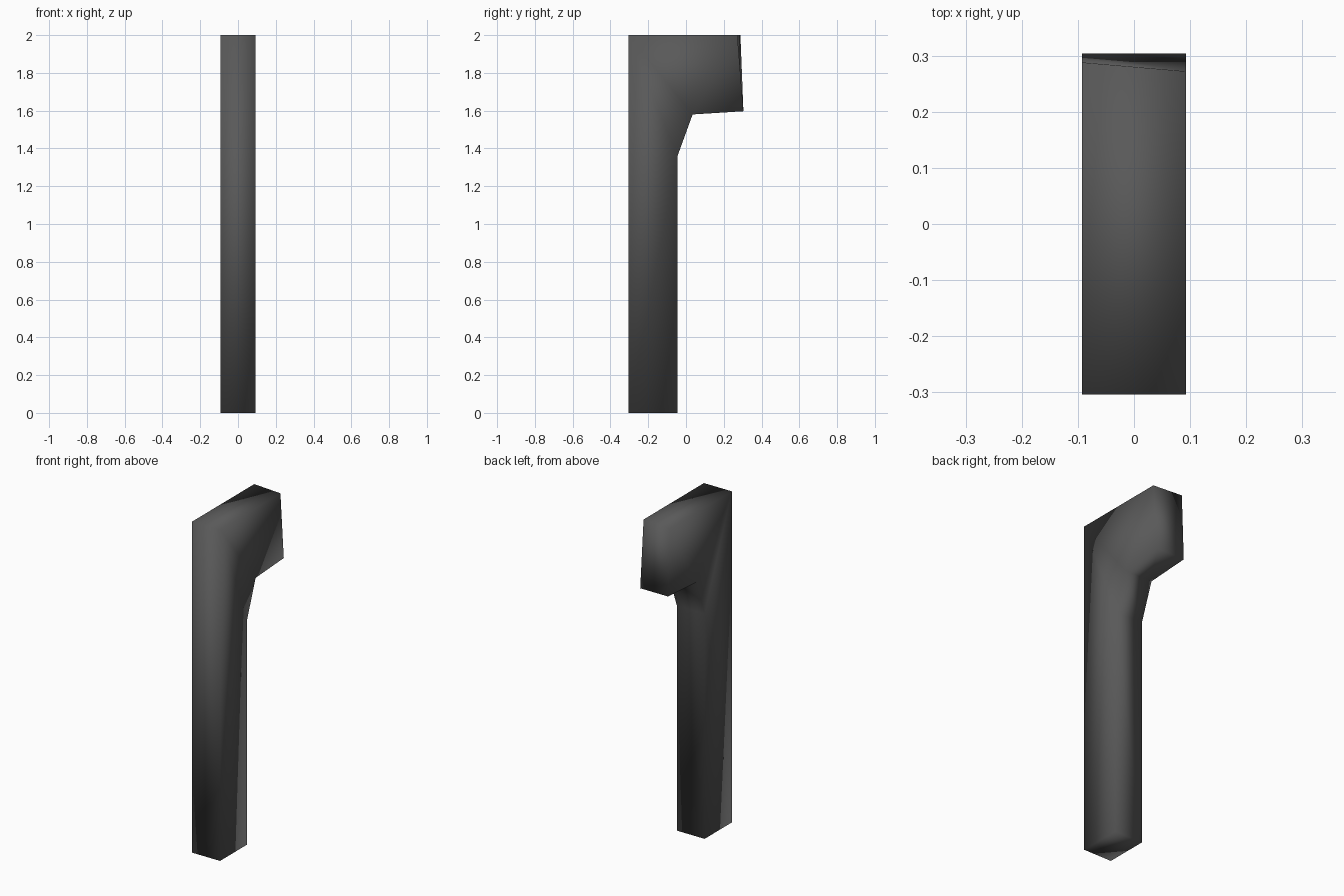
import bpy
import bmesh

cube = bpy.data.objects.get("Cube")
if cube:
    bpy.data.objects.remove(cube, do_unlink=True)

# Dark grey finish
grey = bpy.data.materials.new("dark_grey")
grey.use_nodes = True
colour = (0.1, 0.1, 0.1, 1)
grey.diffuse_color = colour
grey.node_tree.nodes["Principled BSDF"].inputs["Base Color"].default_value = colour

# Side outline (y, z) of the post with its overhanging head
HALF_WIDTH = 0.093
TOP_SKEW = 0.008
outline = [(-0.304, 0), (-0.045, 0), (-0.045, 1.36), (0.035, 1.58),
           (0.304, 1.597), (0.28, 2), (-0.304, 2)]

bm = bmesh.new()
right = [bm.verts.new((-HALF_WIDTH, y, z)) for y, z in outline]
left = [bm.verts.new((HALF_WIDTH, y, z)) for y, z in outline]

# The top rear edge is slightly skewed across the width
right[5].co.y += TOP_SKEW
left[5].co.y -= TOP_SKEW

# Side caps and the wall running round the outline
bm.faces.new(right)
bm.faces.new(left)
for i in range(len(outline)):
    j = (i + 1) % len(outline)
    bm.faces.new((right[i], right[j], left[j], left[i]))
bmesh.ops.recalc_face_normals(bm, faces=bm.faces)
bmesh.ops.triangulate(bm, faces=[f for f in bm.faces if len(f.verts) > 4])
for face in bm.faces:
    face.smooth = True

mesh = bpy.data.meshes.new("hooked_post")
bm.to_mesh(mesh)
bm.free()
mesh.materials.append(grey)
post = bpy.data.objects.new("hooked_post", mesh)
bpy.context.collection.objects.link(post)
